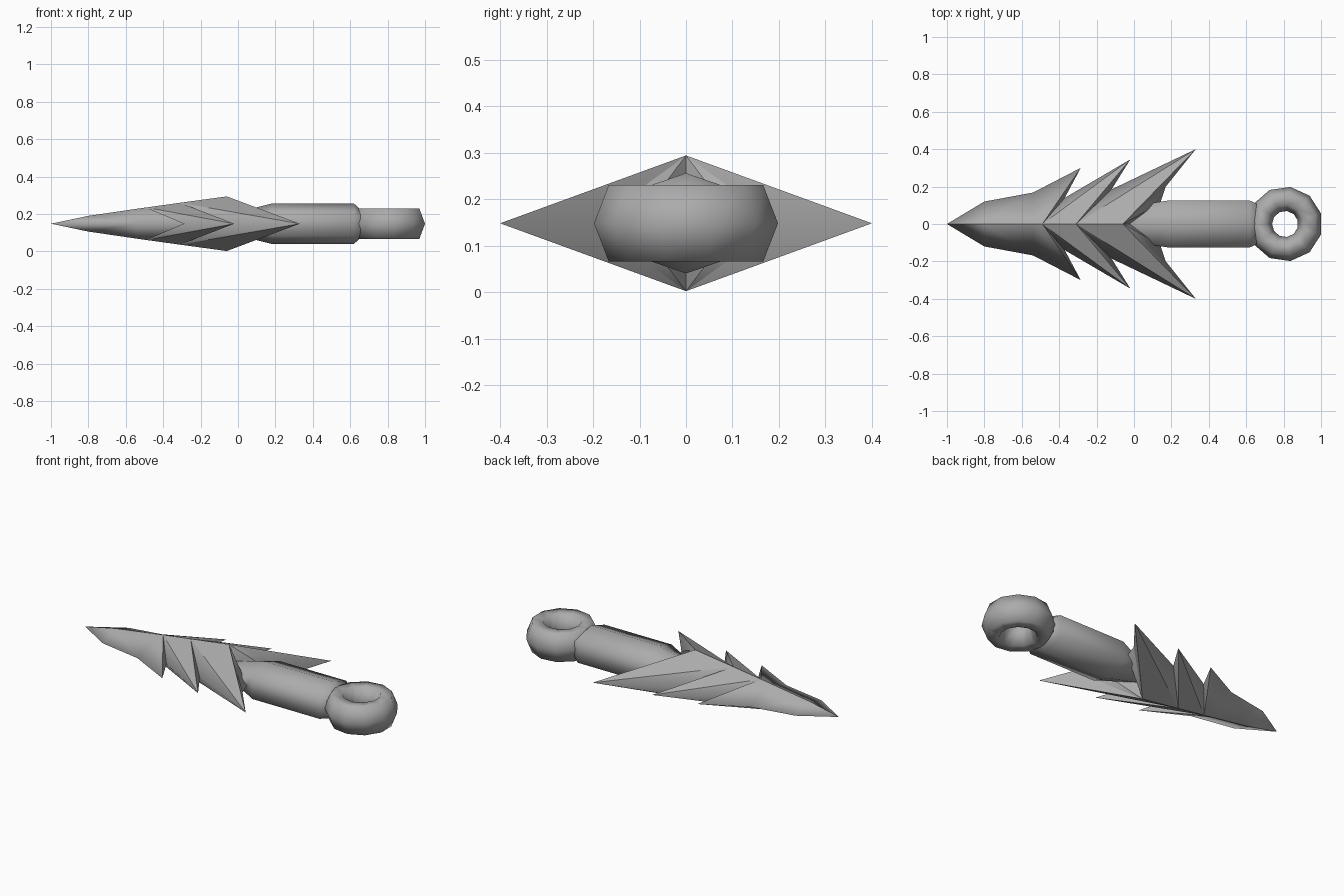
import bpy, bmesh, math

if "Cube" in bpy.data.objects:
    bpy.data.objects.remove(bpy.data.objects["Cube"])

ZC = 0.148  # height of the centre plane

grey = bpy.data.materials.new("dark_grey")
grey.diffuse_color = (0.41, 0.41, 0.41, 1)
grey.use_nodes = True
grey.node_tree.nodes["Principled BSDF"].inputs["Base Color"].default_value = grey.diffuse_color


def make_object(name, bm):
    bmesh.ops.remove_doubles(bm, verts=bm.verts, dist=0.0005)
    bmesh.ops.recalc_face_normals(bm, faces=bm.faces)
    mesh = bpy.data.meshes.new(name)
    bm.to_mesh(mesh)
    bm.free()
    mesh.materials.append(grey)
    ob = bpy.data.objects.new(name, mesh)
    bpy.context.collection.objects.link(ob)
    ob.location.z = ZC
    for p in mesh.polygons:
        p.use_smooth = True
    return ob


# Barbed head: one quarter described by ridge and side edges, mirrored in y and z
# rows: ridge (x, z), side tip (x, y), notch behind the barb (x, y) or None
rows = [((-0.80, 0.042), (-0.80, 0.12), None),
        ((-0.54, 0.080), (-0.54, 0.168), None),
        ((-0.49, 0.087), (-0.285, 0.30), (-0.37, 0.14)),
        ((-0.31, 0.112), (-0.02, 0.345), (-0.12, 0.185)),
        ((-0.06, 0.146), (0.33, 0.40), (0.17, 0.20))]
bm = bmesh.new()
for sy in (1, -1):
    for sz in (1, -1):
        def face(*pts):
            bm.faces.new([bm.verts.new((x, y * sy, z * sz)) for x, y, z in pts])
        ridge = side = None
        for (rx, rz), (tx, ty), notch in rows:
            r, t = (rx, 0, rz), (tx, ty, 0)
            if ridge is None:
                face((-1, 0, 0), r, t)
            else:
                face(ridge, r, t)
                face(ridge, t, side)
            ridge, side = r, t
            if notch:
                side = (notch[0], notch[1], 0)
                face(r, side, t)
        # closing faces behind the last barb
        neck = (0.14, 0.11, 0)
        face(ridge, neck, side)
        face(ridge, (0.0, 0, 0), neck)
head = make_object("barbed_head", bm)
bpy.context.view_layer.objects.active = head
head.select_set(True)
bpy.ops.object.shade_smooth_by_angle(angle=math.radians(25))
head.select_set(False)
# side edges stay soft, ridges and barb rims stay sharp
verts = head.data.vertices
for e in head.data.edges:
    if all(abs(verts[v].co.z) < 0.001 for v in e.vertices):
        e.use_edge_sharp = False

# Six-sided shaft, lofted through stations (top x, side x, half width, half height)
bm = bmesh.new()
loops = []
for xt, xs, w, h in ((-0.03, 0.11, 0.115, 0.055), (0.18, 0.18, 0.125, 0.108),
                     (0.62, 0.62, 0.125, 0.108), (0.655, 0.655, 0.108, 0.075)):
    s = h * 0.6
    loops.append([bm.verts.new(p) for p in
                  ((xt, 0, h), (xs, w, s), (xs, w, -s),
                   (xt, 0, -h), (xs, -w, -s), (xs, -w, s))])
for a, b in zip(loops, loops[1:]):
    for i in range(6):
        j = (i + 1) % 6
        bm.faces.new((a[i], a[j], b[j], b[i]))
make_object("shaft", bm)

# Eleven-sided line ring with a tall six-sided section
N = 11
section = ((0.20, 0), (0.168, 0.082), (0.103, 0.082),
           (0.07, 0), (0.103, -0.082), (0.168, -0.082))
bm = bmesh.new()
rings = []
for k in range(N):
    a = math.pi + 2 * math.pi * k / N
    rings.append([bm.verts.new((0.808 + r * math.cos(a), r * math.sin(a), z))
                  for r, z in section])
for k in range(N):
    a, b = rings[k], rings[(k + 1) % N]
    for i in range(6):
        j = (i + 1) % 6
        bm.faces.new((a[i], b[i], b[j], a[j]))
make_object("line_ring", bm)
